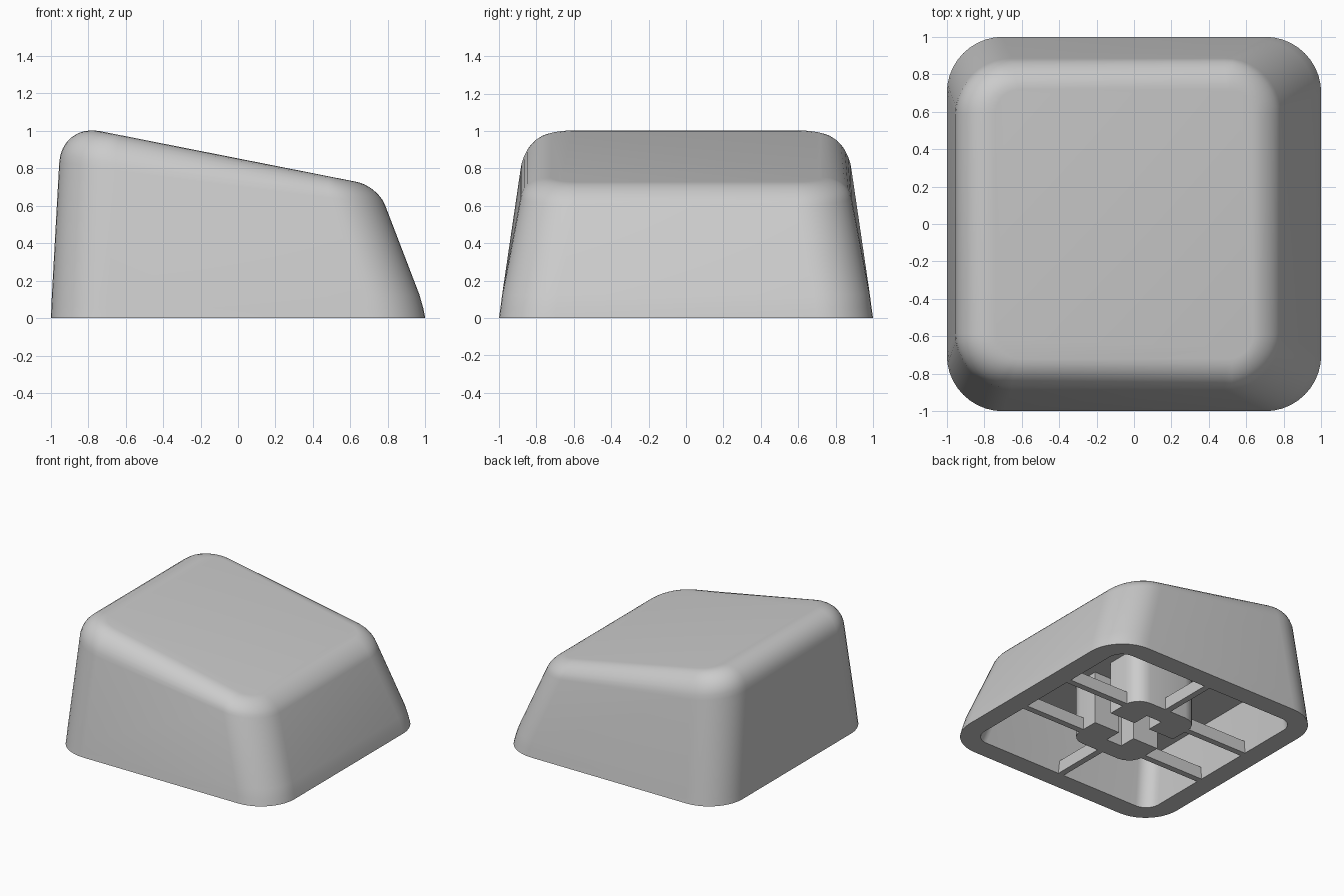
import bpy, bmesh, math
from math import sin, cos, pi

if "Cube" in bpy.data.objects:
    bpy.data.objects.remove(bpy.data.objects["Cube"], do_unlink=True)

grey = bpy.data.materials.new("light grey plastic")
grey.use_nodes = True
grey.diffuse_color = (0.6, 0.6, 0.6, 1)
grey.node_tree.nodes["Principled BSDF"].inputs["Base Color"].default_value = (0.6, 0.6, 0.6, 1)

CORNER_STEPS = 10


def finish(name, bm):
    bmesh.ops.recalc_face_normals(bm, faces=bm.faces[:])
    mesh = bpy.data.meshes.new(name)
    bm.to_mesh(mesh)
    bm.free()
    mesh.materials.append(grey)
    obj = bpy.data.objects.new(name, mesh)
    bpy.context.collection.objects.link(obj)
    bpy.ops.object.select_all(action="DESELECT")
    obj.select_set(True)
    bpy.context.view_layer.objects.active = obj
    bpy.ops.object.shade_smooth_by_angle(angle=math.radians(35))


def ring(bm, section):
    """Rounded rectangle whose height slopes from the -x end to the +x end."""
    x0, x1, y, r, z0, z1 = section
    verts = []
    for q, (cx, cy) in enumerate([(x1 - r, y - r), (x0 + r, y - r),
                                  (x0 + r, r - y), (x1 - r, r - y)]):
        for i in range(CORNER_STEPS + 1):
            a = (q + i / CORNER_STEPS) * pi / 2
            px, py = cx + r * cos(a), cy + r * sin(a)
            pz = z0 + (z1 - z0) * (px - x0) / (x1 - x0)
            verts.append(bm.verts.new((px, py, pz)))
    return verts


def loft(name, sections):
    bm = bmesh.new()
    rings = [ring(bm, s) for s in sections]
    n = len(rings[0])
    for a, b in zip(rings, rings[1:]):
        for i in range(n):
            j = (i + 1) % n
            bm.faces.new((a[i], a[j], b[j], b[i]))
    bm.faces.new(rings[0])
    bm.faces.new(rings[-1])
    finish(name, bm)


def prism(name, points, z0, z1):
    bm = bmesh.new()
    face = bm.faces.new([bm.verts.new((x, y, z0)) for x, y in points])
    top = bmesh.ops.extrude_face_region(bm, geom=[face], use_keep_orig=True)["geom"]
    verts = [v for v in top if isinstance(v, bmesh.types.BMVert)]
    bmesh.ops.translate(bm, verts=verts, vec=(0, 0, z1 - z0))
    finish(name, bm)


# Cap shell: sections are (x min, x max, half depth, corner radius, z at x min, z at x max)
side_top = (-0.955, 0.785, 0.885, 0.30, 0.83, 0.605)
edge = (-0.945, 0.746, 0.866, 0.28, 1.04, 0.705)
roof = (-0.74, 0.636, 0.72, 0.13, 0.999, 0.727)
sections = [(-0.82, 0.70, 0.78, 0.12, 0.43, 0.43),  # cavity ceiling
            (-0.84, 0.84, 0.84, 0.12, 0, 0),        # inner rim
            (-1, 1, 1, 0.3, 0, 0),                  # outer rim
            (-0.997, 0.989, 0.992, 0.3, 0.055, 0.055),
            (-0.994, 0.969, 0.983, 0.3, 0.125, 0.125)]
for k in range(9):  # rounded upper edge
    a = k / 8 * pi / 2
    sections.append([c + (s - c) * (1 - sin(a)) + (t - c) * (1 - cos(a))
                     for s, c, t in zip(side_top, edge, roof)])
loft("cap_shell", sections)

# Split stem with a cross-shaped socket and rounded outer corners
half = [(0.07, 0.23), (0.07, 0.09), (0.3, 0.09)]
half += [(0.17 + 0.13 * cos(a), 0.26 + 0.13 * sin(a)) for a in (i * pi / 10 for i in range(6))]
outline = half + [(-x, y) for x, y in reversed(half)]
for side, name in ((1, "stem_back"), (-1, "stem_front")):
    prism(name, [(x, y * side) for x, y in outline], 0, 0.45)


# Thin ribs joining the stem to the walls
def rib(name, x0, x1, y0, y1):
    prism(name, [(x0, y0), (x1, y0), (x1, y1), (x0, y1)], 0, 0.1)


for s, end in ((1, "back"), (-1, "front")):
    rib("rib_" + end, -0.025, 0.025, s * 0.38, s * 0.845)
    for t, side in ((1, "left"), (-1, "right")):
        rib(f"rib_{side}_{end}", t * 0.28, t * 0.845, s * 0.25 - 0.025, s * 0.25 + 0.025)
